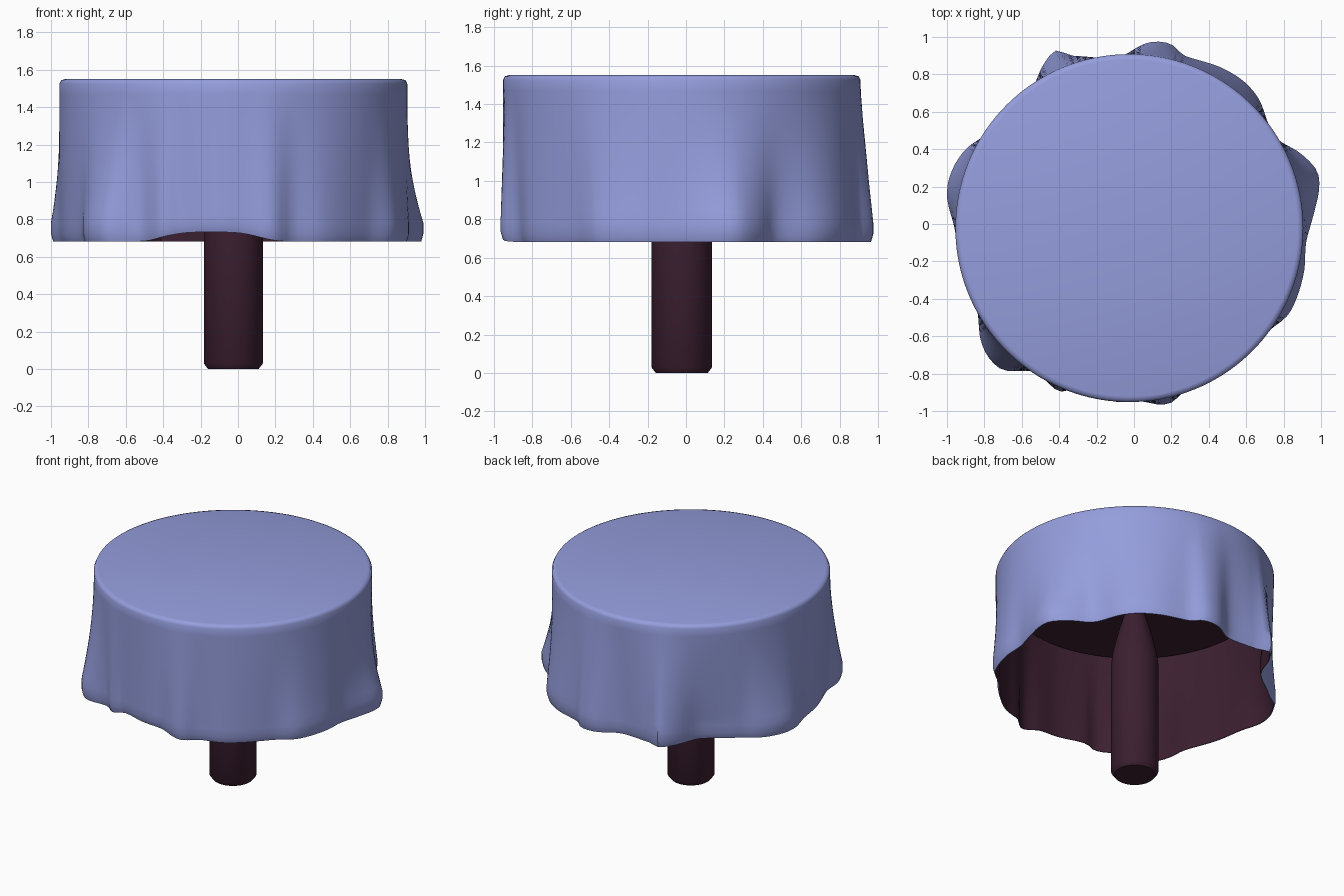
import bpy, bmesh, math

if "Cube" in bpy.data.objects:
    bpy.data.objects.remove(bpy.data.objects["Cube"])

CX, CY = -0.025, -0.022      # table axis
R_TOP, N = 0.93, 160


def material(name, rgb):
    m = bpy.data.materials.new(name)
    m.diffuse_color = (*rgb, 1)
    m.use_nodes = True
    m.node_tree.nodes["Principled BSDF"].inputs["Base Color"].default_value = m.diffuse_color
    return m


blue = material("cloth_blue", (0.30, 0.34, 0.72))
dark = material("dark_wood", (0.045, 0.014, 0.030))

# Plan outline of the cloth's hem, with folds
HEM = [(0.99, 0.19), (0.98, 0.28), (0.90, 0.37), (0.75, 0.47), (0.66, 0.68),
       (0.59, 0.76), (0.48, 0.83), (0.27, 0.90), (0.20, 0.96), (0.13, 0.975),
       (0.06, 0.965), (-0.09, 0.89), (-0.34, 0.90), (-0.41, 0.93), (-0.48, 0.86),
       (-0.57, 0.66), (-0.79, 0.48), (-0.90, 0.40), (-0.98, 0.27), (-1.0, 0.15),
       (-0.96, -0.02), (-0.93, -0.20), (-0.84, -0.46), (-0.82, -0.62), (-0.78, -0.71),
       (-0.70, -0.78), (-0.53, -0.79), (-0.40, -0.895), (-0.32, -0.885), (-0.1, -0.95),
       (0.05, -0.95), (0.13, -0.965), (0.20, -0.955), (0.29, -0.875), (0.45, -0.82),
       (0.70, -0.59), (0.82, -0.49), (0.86, -0.42), (0.91, -0.25), (0.92, -0.10),
       (0.96, 0.05)]
POLAR = sorted((math.atan2(y - CY, x - CX) % math.tau, math.hypot(x - CX, y - CY)) for x, y in HEM)


def hem_radius(a):
    """Smooth periodic interpolation (cubic Hermite) of the hem radius."""
    n = len(POLAR)

    def pt(i):
        return POLAR[i % n][0] + math.tau * (i // n), POLAR[i % n][1]
    if a < POLAR[0][0]:
        a += math.tau
    i = max(k for k in range(n) if POLAR[k][0] <= a)
    (a0, r0), (a1, r1), (a2, r2), (a3, r3) = (pt(i + k) for k in (-1, 0, 1, 2))
    h = a2 - a1
    t = (a - a1) / h
    m1, m2 = (r2 - r0) / (a2 - a0) * h, (r3 - r1) / (a3 - a1) * h
    return ((2*t**3 - 3*t**2 + 1) * r1 + (t**3 - 2*t**2 + t) * m1
            + (3*t**2 - 2*t**3) * r2 + (t**3 - t**2) * m2)


def finish(bm, name, mats, angle=40):
    bmesh.ops.recalc_face_normals(bm, faces=bm.faces)
    me = bpy.data.meshes.new(name)
    bm.to_mesh(me)
    bm.free()
    ob = bpy.data.objects.new(name, me)
    bpy.context.collection.objects.link(ob)
    for m in mats:
        me.materials.append(m)
    bpy.ops.object.select_all(action='DESELECT')
    ob.select_set(True)
    bpy.context.view_layer.objects.active = ob
    bpy.ops.object.shade_smooth_by_angle(angle=math.radians(angle))
    return ob


def bridge(bm, a, b, mat=0):
    n = len(a)
    for i in range(n):
        bm.faces.new((a[i], a[(i + 1) % n], b[(i + 1) % n], b[i])).material_index = mat


def lathe(name, profile, mat, n=48):
    bm = bmesh.new()
    rings = [[bm.verts.new((CX + r * math.cos(math.tau * i / n),
                            CY + r * math.sin(math.tau * i / n), z)) for i in range(n)]
             for r, z in profile]
    for a, b in zip(rings, rings[1:]):
        bridge(bm, a, b)
    bm.faces.new(rings[0])
    bm.faces.new(rings[-1])
    return finish(bm, name, [mat])


# Tablecloth: flat top, rounded shoulder, folded skirt, dark lining
bm = bmesh.new()
hem = [hem_radius(math.tau * i / N) for i in range(N)]


def ring(fraction, inset, dz=0.0):
    """Skirt ring; fraction 0 = shoulder, 1 = hem."""
    out = []
    for i in range(N):
        a = math.tau * i / N
        c, s = math.cos(a), math.sin(a)
        low = 0.682
        if s < 0:
            low += 0.05 * math.exp(-((c + 0.13) / 0.3) ** 4)
        z = 1.525 + (low - 1.525) * fraction
        flare = min(1.0, fraction / 0.88) ** (1 + 1.2 * c * c)
        r = R_TOP + (hem[i] - R_TOP) * flare - inset
        out.append(bm.verts.new((CX + r * c, CY + r * s, z + dz)))
    return out


ROWS = 14
outer = [ring(0, 0.03, 0.025), ring(0, 0.009, 0.019)]
outer += [ring(k / ROWS * 0.95, 0) for k in range(ROWS + 1)] + [ring(0.985, 0.008), ring(1, 0.012)]
inner = [ring(1, 0.018)] + [ring(k / ROWS * 0.95, 0.018) for k in range(ROWS, 0, -1)]
bm.faces.new(outer[0])
for a, b in zip(outer, outer[1:]):
    bridge(bm, a, b)
bridge(bm, outer[-1], inner[0])
for a, b in zip(inner, inner[1:]):
    bridge(bm, a, b, 1)
bm.faces.new(inner[-1]).material_index = 1
finish(bm, "tablecloth", [blue, dark], 50)

# Table top under the cloth
lathe("table_top", [(0.885, 1.41), (0.895, 1.42), (0.895, 1.50)], dark, 96)

# Pedestal leg, narrowing near the top
lathe("pedestal_leg", [(0.135, 0), (0.158, 0.03), (0.158, 0.85), (0.148, 0.93), (0.128, 1.02),
                       (0.10, 1.13), (0.07, 1.23), (0.06, 1.43)], dark)
